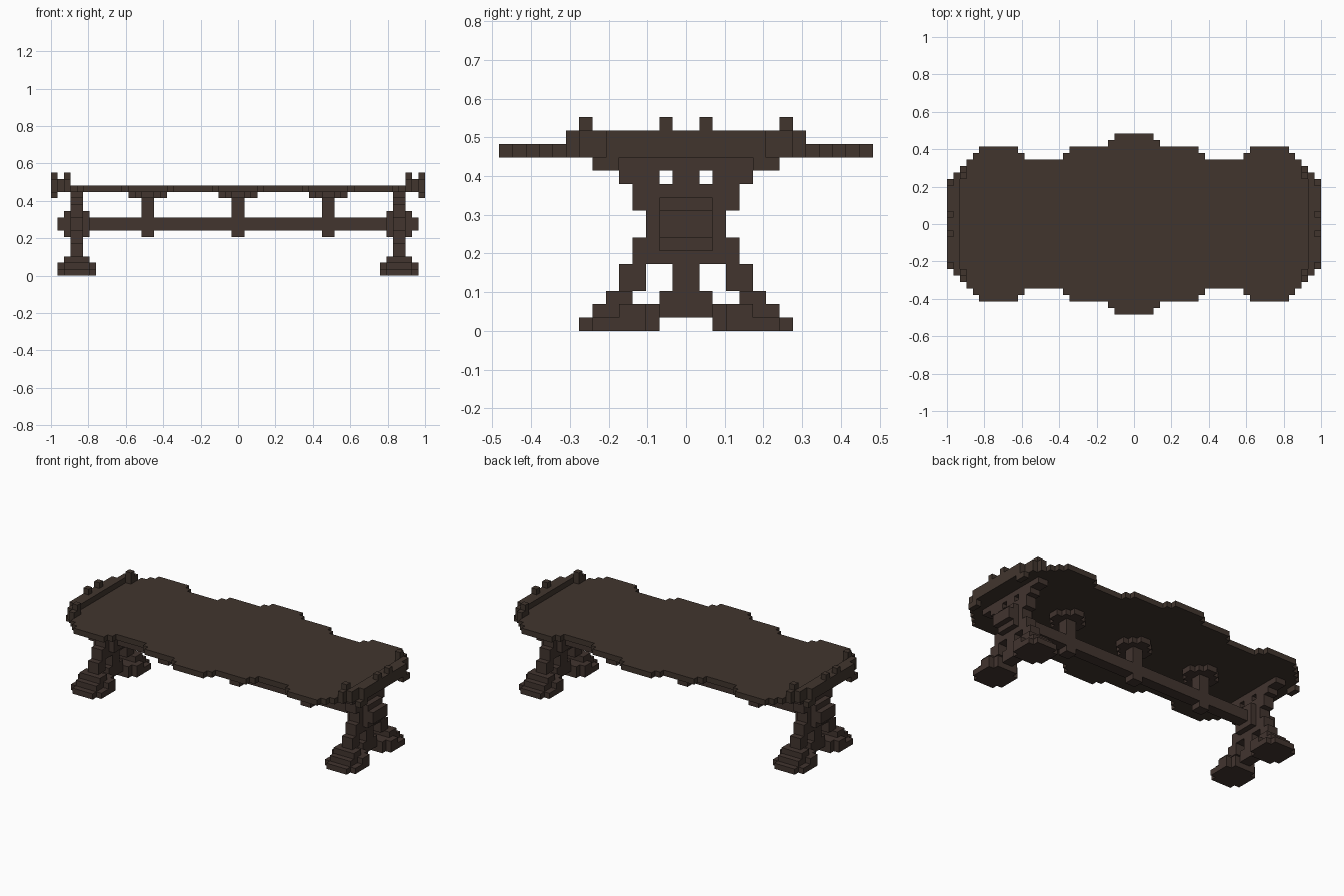
import bpy, bmesh, math

if "Cube" in bpy.data.objects:
    bpy.data.objects.remove(bpy.data.objects["Cube"])

V = 1 / 29  # block size: 58 blocks make the 2 unit length


def material(name, rgb):
    m = bpy.data.materials.new(name)
    m.diffuse_color = (*rgb, 1)
    m.use_nodes = True
    m.node_tree.nodes["Principled BSDF"].inputs["Base Color"].default_value = m.diffuse_color
    return m


TOP_WOOD = material("dark brown wood", (0.053, 0.036, 0.027))
FRAME_WOOD = material("dark reddish wood", (0.054, 0.035, 0.028))

parts = {}   # name -> (material, cells)
taken = set()


def part(name, mat, boxes, mirror_x=True):
    """Fill blocks (x0,x1,y0,y1,z0,z1) from one quarter, mirrored in y and x."""
    cells = set()
    for x0, x1, y0, y1, z0, z1 in boxes:
        for x in range(x0, x1):
            for y in range(y0, y1):
                for z in range(z0, z1):
                    for yy in (y, -1 - y):
                        cells.add((x, yy, z))
                        if mirror_x:
                            cells.add((-1 - x, yy, z))
    cells -= taken
    taken.update(cells)
    parts[name] = (mat, cells)


def build(name, mat, cells):
    """Make the outer skin of a set of blocks, skipping hidden faces."""
    bm = bmesh.new()
    verts = {}

    def vert(p):
        if p not in verts:
            verts[p] = bm.verts.new([c * V for c in p])
        return verts[p]

    for c in cells:
        for axis in range(3):
            for side in (0, 1):
                n = list(c)
                n[axis] += 2 * side - 1
                if tuple(n) in taken:
                    continue
                u, w = (axis + 1) % 3, (axis + 2) % 3
                ring = []
                for du, dw in ((0, 0), (1, 0), (1, 1), (0, 1)):
                    p = list(c)
                    p[axis] += side
                    p[u] += du
                    p[w] += dw
                    ring.append(vert(tuple(p)))
                bm.faces.new(ring if side else ring[::-1])
    bmesh.ops.dissolve_limit(bm, angle_limit=math.radians(1),
                             verts=bm.verts[:], edges=bm.edges[:])
    me = bpy.data.meshes.new(name)
    bm.to_mesh(me)
    bm.free()
    me.materials.append(mat)
    bpy.context.collection.objects.link(bpy.data.objects.new(name, me))


# tabletop: half width for each run along x
outline = [(0, 3, 14), (3, 4, 13), (4, 10, 12), (10, 11, 11), (11, 17, 10),
           (17, 18, 11), (18, 24, 12), (24, 25, 11), (25, 26, 10),
           (26, 27, 9), (27, 28, 8), (28, 29, 6)]
part("tabletop", TOP_WOOD, [(a, b, 0, w, 13, 14) for a, b, w in outline])

# curved rim, its posts and the small knobs under both ends
part("end_rim", TOP_WOOD, [
    (28, 29, 0, 6, 14, 15), (27, 28, 0, 8, 14, 15), (26, 27, 7, 9, 14, 15),
    (28, 29, 1, 2, 15, 16), (26, 27, 7, 8, 15, 16), (28, 29, 5, 7, 12, 13)])

# feet
part("feet", FRAME_WOOD, [
    (22, 28, 3, 7, 0, 1), (23, 27, 2, 8, 0, 1),
    (23, 27, 2, 7, 1, 2), (22, 28, 3, 5, 1, 2), (24, 26, 0, 2, 1, 2),
    (23, 27, 4, 6, 2, 3), (24, 26, 0, 2, 2, 3)])

# legs: splayed trestle with a centre post and a boss at the crossing
part("legs", FRAME_WOOD, [
    (24, 26, 0, 1, 3, 13), (24, 26, 3, 5, 3, 5), (24, 26, 0, 4, 5, 7),
    (24, 26, 0, 3, 7, 9), (24, 26, 0, 4, 9, 11), (24, 26, 2, 5, 11, 12),
    (24, 26, 0, 7, 12, 13), (23, 27, 0, 2, 6, 10)])

# long stretcher with end pegs
part("stretcher", FRAME_WOOD, [(0, 28, 0, 1, 7, 9), (27, 28, 0, 2, 7, 9)])

# three supports with flower shaped brackets
part("middle_support", FRAME_WOOD, [
    (0, 1, 0, 1, 6, 12), (0, 3, 0, 1, 12, 13), (0, 1, 0, 3, 12, 13),
    (0, 2, 0, 2, 12, 13)])
part("side_supports", FRAME_WOOD, [
    (13, 15, 0, 1, 6, 12), (11, 17, 0, 1, 12, 13), (13, 15, 0, 3, 12, 13),
    (12, 16, 0, 2, 12, 13)])

for name, (mat, cells) in parts.items():
    build(name, mat, cells)
